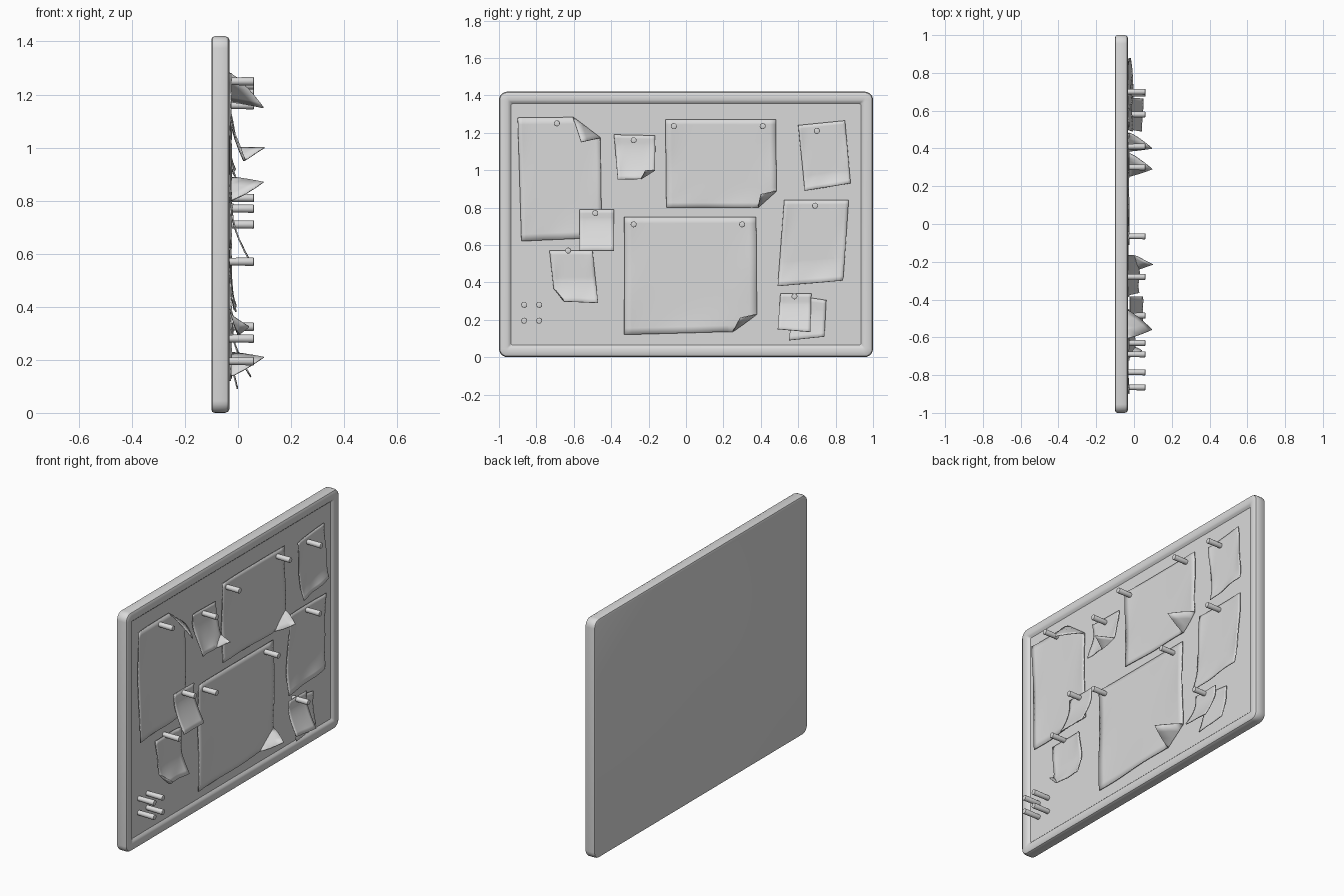
import bpy, bmesh, math, random
from mathutils import Vector, Matrix

if "Cube" in bpy.data.objects:
    bpy.data.objects.remove(bpy.data.objects["Cube"])

random.seed(4)
grey = bpy.data.materials.new("light_grey")
grey.diffuse_color = (0.7, 0.7, 0.7, 1)
grey.use_nodes = True
grey.node_tree.nodes["Principled BSDF"].inputs["Base Color"].default_value = grey.diffuse_color


def finish(name, bm, angle=35):
    bmesh.ops.recalc_face_normals(bm, faces=bm.faces)
    me = bpy.data.meshes.new(name)
    bm.to_mesh(me)
    bm.free()
    me.materials.append(grey)
    ob = bpy.data.objects.new(name, me)
    bpy.context.collection.objects.link(ob)
    bpy.ops.object.select_all(action='DESELECT')
    ob.select_set(True)
    bpy.context.view_layer.objects.active = ob
    bpy.ops.object.shade_smooth_by_angle(angle=math.radians(angle))
    return ob


# Board: rounded rectangles lofted from the back, round the rim, to the recess
def rounded_ring(bm, inset, x, seg=5):
    hy, hz, r = 1.0 - inset, 0.71 - inset, max(0.008, 0.045 - inset)
    ring = []
    for k, (sy, sz) in enumerate([(1, 1), (-1, 1), (-1, -1), (1, -1)]):
        for i in range(seg + 1):
            a = math.pi / 2 * (k + i / seg)
            ring.append(bm.verts.new((x, sy * (hy - r) + r * math.cos(a),
                                      0.71 + sz * (hz - r) + r * math.sin(a))))
    return ring


bm = bmesh.new()
profile = [(0.012, -0.10), (0.004, -0.097), (0, -0.088), (0, -0.048), (0.005, -0.037),
           (0.015, -0.032), (0.045, -0.032), (0.055, -0.036), (0.065, -0.046)]
rings = [rounded_ring(bm, *p) for p in profile]
for a, b in zip(rings, rings[1:]):
    for i in range(len(a)):
        j = (i + 1) % len(a)
        bm.faces.new((a[i], a[j], b[j], b[i]))
bm.faces.new(rings[0])
bm.faces.new(rings[-1])
finish("framed_board", bm)


# Papers: bilinear grid, creased along each fold line, then bent forward
def paper(name, tl, tr, br, bl, folds=(), base=-0.033, n=18, wave=0.004):
    bm = bmesh.new()
    bmesh.ops.create_grid(bm, x_segments=n, y_segments=n, size=0.5)
    ph = random.uniform(0, 6)
    for v in bm.verts:
        s, t = v.co.x + 0.5, 0.5 - v.co.y
        p = (Vector(tl) * (1 - s) + Vector(tr) * s) * (1 - t) \
            + (Vector(bl) * (1 - s) + Vector(br) * s) * t
        edge = max(abs(s - 0.5), t - 0.5) * 2
        x = base + wave * edge ** 4 * (1 + math.sin(9 * s + 7 * t + ph))
        v.co = (x, p.x, p.y)
    for a, b, corner, tip, power in folds:
        a3, b3 = Vector((0, *a)), Vector((0, *b))
        nrm = Vector((1, 0, 0)).cross(b3 - a3).normalized()
        c3 = Vector((0, *corner))
        if (c3 - a3).dot(nrm) < 0:
            nrm = -nrm
        reach = (c3 - a3).dot(nrm)
        bmesh.ops.bisect_plane(bm, geom=bm.verts[:] + bm.edges[:] + bm.faces[:],
                               plane_co=a3, plane_no=nrm)
        lift, dy, dz = tip[0] - base, tip[1] - corner[0], tip[2] - corner[1]
        for v in bm.verts:
            s = (v.co - a3).dot(nrm) / reach
            if s > 0:
                v.co += Vector((lift * s ** power, dy * s, dz * s))
    ob = finish(name, bm)
    m = ob.modifiers.new("thickness", 'SOLIDIFY')
    m.thickness = 0.005
    m.offset = 0
    return ob


paper("tall_sheet", (-0.90, 1.28), (-0.46, 1.285), (-0.45, 0.64), (-0.88, 0.62),
      [((-0.60, 1.28), (-0.455, 1.17), (-0.46, 1.285), (0.095, -0.56, 1.15), 0.8)])
paper("top_sheet", (-0.11, 1.27), (0.48, 1.27), (0.485, 0.80), (-0.105, 0.80),
      [((0.485, 0.89), (0.385, 0.80), (0.485, 0.80), (0.095, 0.40, 0.87), 0.8)])
paper("large_sheet", (-0.33, 0.75), (0.375, 0.75), (0.38, 0.14), (-0.33, 0.12),
      [((0.38, 0.23), (0.25, 0.136), (0.38, 0.14), (0.095, 0.29, 0.21), 0.8)])
paper("upper_right_sheet", (0.60, 1.24), (0.85, 1.265), (0.88, 0.93), (0.635, 0.89),
      [((0.62, 0.96), (0.88, 1.0), (0.76, 0.91), (-0.018, 0.76, 0.91), 1.5)])
paper("middle_right_sheet", (0.525, 0.84), (0.87, 0.84), (0.84, 0.41), (0.49, 0.38),
      [((0.49, 0.50), (0.84, 0.53), (0.665, 0.395), (-0.015, 0.665, 0.395), 1.5)])
paper("curled_note", (-0.385, 1.19), (-0.165, 1.185), (-0.165, 0.955), (-0.365, 0.95),
      [((-0.39, 1.14), (-0.17, 1.14), (-0.17, 0.955), (0.02, -0.17, 0.955), 1.6),
       ((-0.165, 1.0), (-0.24, 0.953), (-0.165, 0.955), (0.045, -0.215, 1.0), 0.9)], n=12)
paper("overlapping_note", (-0.57, 0.79), (-0.385, 0.79), (-0.385, 0.57), (-0.57, 0.57),
      [((-0.57, 0.74), (-0.39, 0.74), (-0.48, 0.57), (0.045, -0.48, 0.57), 1.4)],
      base=-0.022, n=10, wave=0.001)
paper("lower_left_note", (-0.73, 0.57), (-0.50, 0.57), (-0.47, 0.29), (-0.70, 0.30),
      [((-0.715, 0.42), (-0.48, 0.42), (-0.58, 0.295), (0.0, -0.58, 0.295), 1.5),
       ((-0.71, 0.37), (-0.65, 0.295), (-0.70, 0.30), (0.01, -0.67, 0.325), 0.9)], n=12)
paper("back_note", (0.58, 0.33), (0.75, 0.305), (0.74, 0.11), (0.55, 0.09),
      [((0.55, 0.25), (0.75, 0.25), (0.64, 0.10), (-0.005, 0.64, 0.10), 1.4)],
      n=10, wave=0.001)
paper("front_note", (0.505, 0.34), (0.67, 0.34), (0.665, 0.135), (0.49, 0.15),
      [((0.49, 0.29), (0.67, 0.29), (0.58, 0.14), (0.045, 0.58, 0.14), 1.4)],
      base=-0.02, n=10, wave=0.001)

# Push pins: short round pegs with a softened tip
pins = [(-0.69, 1.25), (-0.28, 1.16), (-0.065, 1.235), (0.41, 1.235), (0.70, 1.21),
        (0.69, 0.81), (-0.485, 0.77), (-0.63, 0.57), (-0.28, 0.71), (0.30, 0.71),
        (0.58, 0.325), (-0.865, 0.28), (-0.785, 0.28), (-0.865, 0.195), (-0.785, 0.195)]
for k, (y, z) in enumerate(pins):
    bm = bmesh.new()
    bmesh.ops.create_cone(bm, cap_ends=True, segments=12, radius1=0.014, radius2=0.016,
                          depth=0.11, matrix=Matrix.Translation((0.005, y, z))
                          @ Matrix.Rotation(math.pi / 2, 4, 'Y'))
    tip = [e for e in bm.edges if all(v.co.x > 0.05 for v in e.verts)]
    bmesh.ops.bevel(bm, geom=tip, offset=0.003, segments=2, affect='EDGES', profile=0.5)
    finish("push_pin_%02d" % (k + 1), bm)
